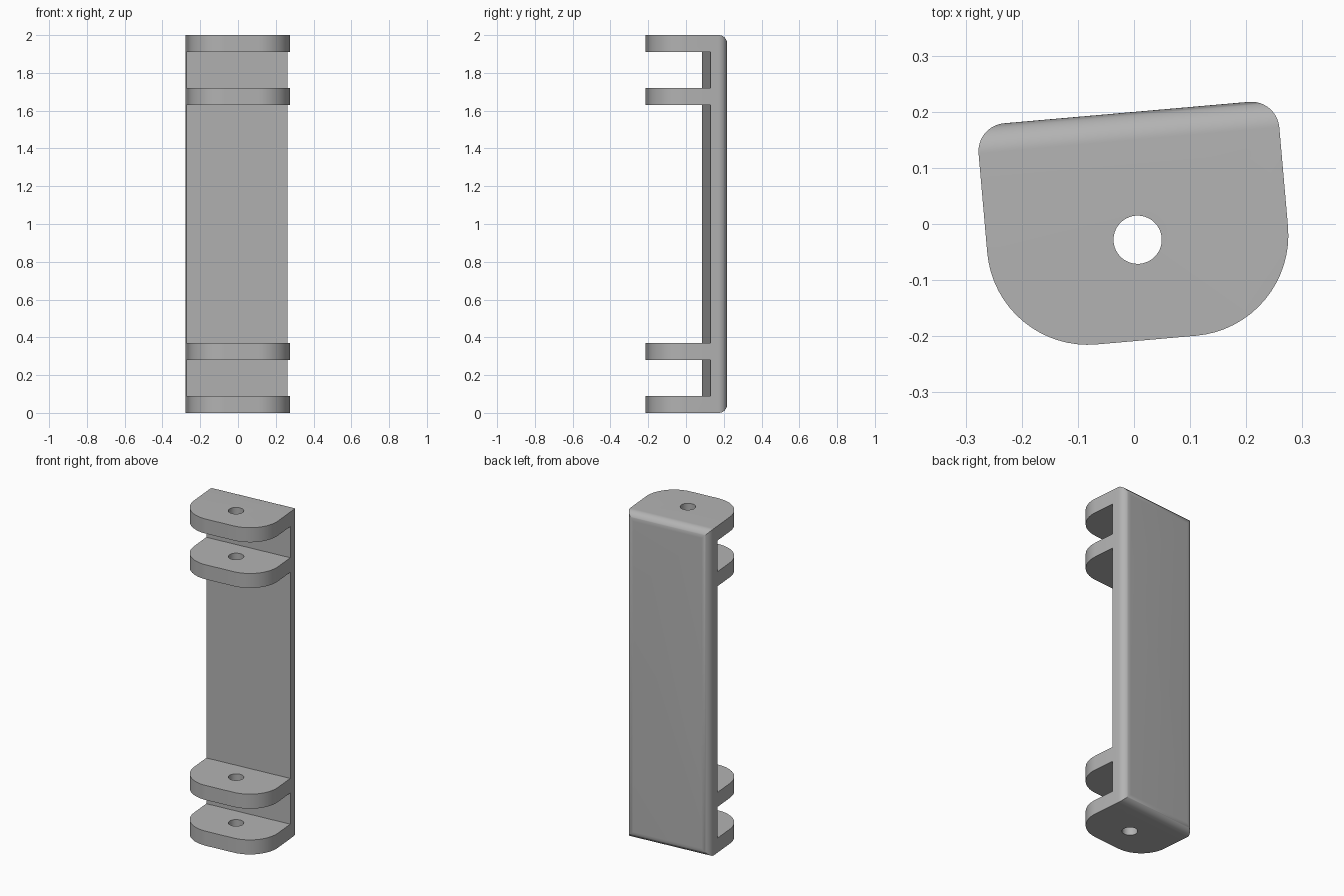
import bpy
import bmesh
from math import cos, sin, pi, radians
from mathutils import Matrix

HEIGHT = 2.0
LEFT, RIGHT, FRONT, BACK = -0.265, 0.273, -0.208, 0.199
PANEL_FRONT = 0.107
FILLET, NOSE = 0.05, 0.18
SLAB = 0.089
LOWER_SHELF = 0.28
HOLE = (0.004, -0.0285, 0.043)
YAW = radians(5)

cube = bpy.data.objects.get("Cube")
if cube:
    bpy.data.objects.remove(cube, do_unlink=True)

grey = bpy.data.materials.new("grey metal")
grey.use_nodes = True
colour = (0.45, 0.45, 0.45, 1)
grey.diffuse_color = colour
grey.node_tree.nodes["Principled BSDF"].inputs["Base Color"].default_value = colour


def arc(cx, cy, r, start, steps=16, sweep=pi / 2):
    return [(cx + r * cos(start + sweep * i / steps),
             cy + r * sin(start + sweep * i / steps)) for i in range(steps + 1)]


def prism(name, points, place, depth):
    """Extrude a closed profile; place maps profile (a, b) to a 3D point."""
    bm = bmesh.new()
    face = bm.faces.new([bm.verts.new(place(a, b)) for a, b in points])
    result = bmesh.ops.extrude_face_region(bm, geom=[face])
    moved = [g for g in result["geom"] if isinstance(g, bmesh.types.BMVert)]
    bmesh.ops.translate(bm, verts=moved, vec=depth)
    bmesh.ops.recalc_face_normals(bm, faces=bm.faces)
    mesh = bpy.data.meshes.new(name)
    bm.to_mesh(mesh)
    bm.free()
    mesh.materials.append(grey)
    obj = bpy.data.objects.new(name, mesh)
    bpy.context.collection.objects.link(obj)
    return obj


# Side profile: rounded back panel with four shelves, lower half mirrored upward
lower = [(FRONT - 0.1, 0), *arc(BACK - FILLET, FILLET, FILLET, -pi / 2)]
notches = [(PANEL_FRONT, LOWER_SHELF + SLAB), (FRONT - 0.1, LOWER_SHELF + SLAB),
           (FRONT - 0.1, LOWER_SHELF), (PANEL_FRONT, LOWER_SHELF),
           (PANEL_FRONT, SLAB), (FRONT - 0.1, SLAB)]


def flip(points):
    return [(y, HEIGHT - z) for y, z in reversed(points)]


bracket = prism("bracket", lower + flip(lower) + flip(notches) + notches,
                lambda y, z: (-0.4, y, z), (0.8, 0, 0))

# Plan outline: broad rounded front, small rounded back corners
outline = (arc(RIGHT - FILLET, BACK - FILLET, FILLET, 0)
           + arc(LEFT + FILLET, BACK - FILLET, FILLET, pi / 2)
           + arc(LEFT + NOSE, FRONT + NOSE, NOSE, pi)
           + arc(RIGHT - NOSE, FRONT + NOSE, NOSE, 1.5 * pi))
plan = prism("plan_cutter", outline, lambda x, y: (x, y, -0.1), (0, 0, HEIGHT + 0.2))

# Pin hole through every shelf
circle = arc(*HOLE, 0, 48, 2 * pi)[:-1]
pin = prism("pin_hole_cutter", circle, lambda x, y: (x, y, -0.2), (0, 0, HEIGHT + 0.4))

bpy.context.view_layer.objects.active = bracket
bracket.select_set(True)
for cutter, operation in ((plan, "INTERSECT"), (pin, "DIFFERENCE")):
    cutter.hide_render = True
    mod = bracket.modifiers.new(operation.lower(), "BOOLEAN")
    mod.operation = operation
    mod.solver = "EXACT"
    mod.object = cutter
    bpy.ops.object.modifier_apply(modifier=mod.name)
    bpy.data.objects.remove(cutter, do_unlink=True)

# Slight turn about the vertical axis, then smooth fillets with crisp edges
bracket.data.transform(Matrix.Rotation(YAW, 4, "Z"))
bpy.ops.object.shade_smooth_by_angle(angle=radians(30))
